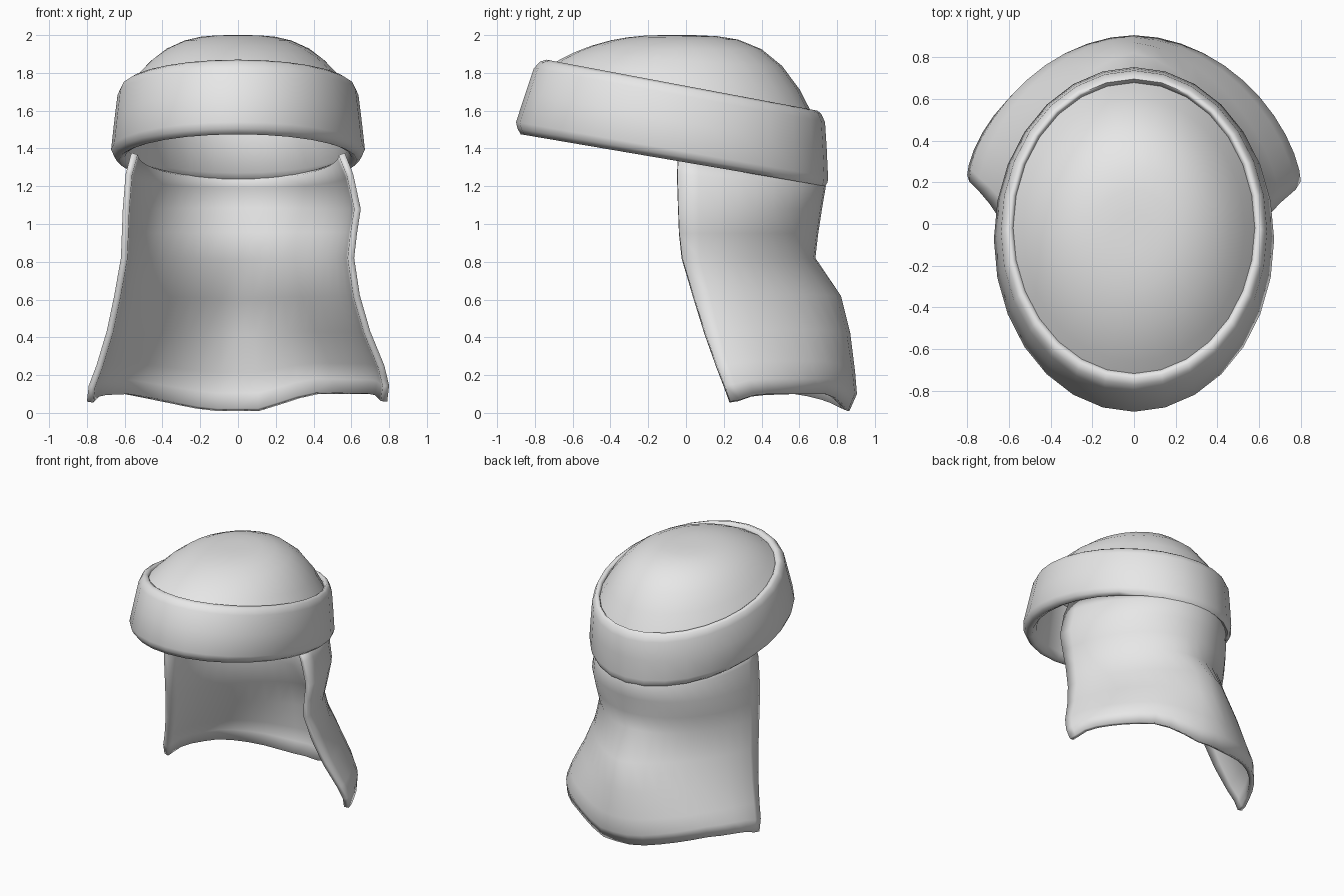
import bpy, bmesh, math

if "Cube" in bpy.data.objects:
    bpy.data.objects.remove(bpy.data.objects["Cube"])

grey = bpy.data.materials.new("plain grey")
grey.diffuse_color = (0.8, 0.8, 0.8, 1)
grey.use_nodes = True
grey.node_tree.nodes["Principled BSDF"].inputs["Base Color"].default_value = grey.diffuse_color


def grid_object(name, rows, wrap_columns=False, wrap_rows=False, cap=False, angle=60):
    """Skin a list of point rows into a smooth quad surface."""
    bm = bmesh.new()
    vs = [[bm.verts.new(p) for p in row] for row in rows]
    nr, nc = len(vs), len(vs[0])
    for r in range(nr if wrap_rows else nr - 1):
        for c in range(nc if wrap_columns else nc - 1):
            a, b = vs[r], vs[(r + 1) % nr]
            d = (c + 1) % nc
            bm.faces.new((a[c], b[c], b[d], a[d]))
    if cap:
        bm.faces.new(vs[0])
    me = bpy.data.meshes.new(name)
    bm.to_mesh(me)
    bm.free()
    me.materials.append(grey)
    ob = bpy.data.objects.new(name, me)
    bpy.context.collection.objects.link(ob)
    bpy.ops.object.select_all(action='DESELECT')
    ob.select_set(True)
    bpy.context.view_layer.objects.active = ob
    bpy.ops.object.shade_smooth_by_angle(angle=math.radians(angle))
    return ob


def lerp(a, b, t):
    return a + (b - a) * t


SIDES = 28
ANGLES = [2 * math.pi * i / SIDES for i in range(SIDES)]

# Tilted headband: half width, front y, back y, front z, back z
band_loops = [
    (.570, -.71, .675, 1.82, 1.555),
    (.582, -.722, .685, 1.858, 1.588),
    (.598, -.74, .695, 1.87, 1.60),
    (.620, -.772, .715, 1.86, 1.585),
    (.638, -.805, .736, 1.825, 1.54),
    (.655, -.85, .745, 1.69, 1.40),
    (.672, -.90, .752, 1.54, 1.25),
    (.658, -.892, .750, 1.505, 1.222),
    (.630, -.875, .738, 1.475, 1.20),
    (.600, -.84, .695, 1.475, 1.235),
    (.580, -.80, .665, 1.51, 1.27),
    (.570, -.74, .665, 1.72, 1.46),
]
rows = []
for hx, yf, yb, zf, zb in band_loops:
    rows.append([(hx * math.cos(a), lerp(yf, yb, (1 + math.sin(a)) / 2),
                  lerp(zf, zb, (1 + math.sin(a)) / 2)) for a in ANGLES])
grid_object("headband", rows, wrap_columns=True, wrap_rows=True, angle=85)

# Crown: drops least at the front and most at the back
rows = []
for r in (.06, .2, .34, .48, .64, .78, .9, 1.0):
    row = []
    for a in ANGLES:
        s = math.sin(a)
        drop = (.30 + .14 * s) * r ** (3.2 + .8 * s)
        row.append((.59 * r * math.cos(a), -.02 - .08 * (1 - r) + .70 * r * s, 2 - drop))
    rows.append(row)
grid_object("crown", rows, wrap_columns=True, cap=True)

# Neck cloth: height, right x, left x, edge y, back y, tilt, hem, point, flatten, pinch
cloth_rows = [
    (1.37, .565, .565, -.04, .712, 1.0, 0, 0, 1, 0),
    (1.26, .61, .595, -.045, .74, .5, 0, 0, 1, 0),
    (1.08, .65, .61, -.04, .72, 0, 0, 0, 1, 0),
    (.95, .63, .615, -.035, .70, 0, 0, 0, 1, .01),
    (.82, .615, .62, -.02, .685, 0, 0, 0, 1.05, .03),
    (.62, .645, .655, .04, .785, 0, .05, .035, 1.1, .06),
    (.42, .70, .695, .10, .85, 0, .25, .02, 1.2, .025),
    (.22, .775, .75, .165, .885, 0, .6, .01, 1.3, 0),
    (.10, .80, .79, .205, .90, 0, .9, .005, 1.3, 0),
    (.01, .79, .80, .235, .865, 0, 1, 0, 1.3, 0),
]


def hem(c):
    """Wavy lower edge: low at the back, raised at the sides, dipping at the corners."""
    start, span = (.15, .35) if c > 0 else (.2, .55)
    t = min(max((abs(c) - start) / span, 0), 1)
    return .09 * t - .04 * max(0, (abs(c) - .95) / .05)


COLS = 22
rows = []
for z, xr, xl, ey, by, tilt, hw, point, flat, pinch in cloth_rows:
    row = []
    for i in range(COLS + 1):
        a = math.pi * i / COLS
        c, s = math.cos(a), max(math.sin(a), 0)
        k = 1 - pinch * math.sin(2 * a) ** 2
        y = ey + (by - ey) * k * s ** flat + point * max(0, 1 - abs(c) / .35)
        row.append(((xr if c > 0 else xl) * k * c, y, z - .17 * tilt * y + hw * hem(c)))
    rows.append(row)
cloth = grid_object("neck_cloth", rows)
thick = cloth.modifiers.new("thickness", 'SOLIDIFY')
thick.thickness = .035
thick.offset = -1
